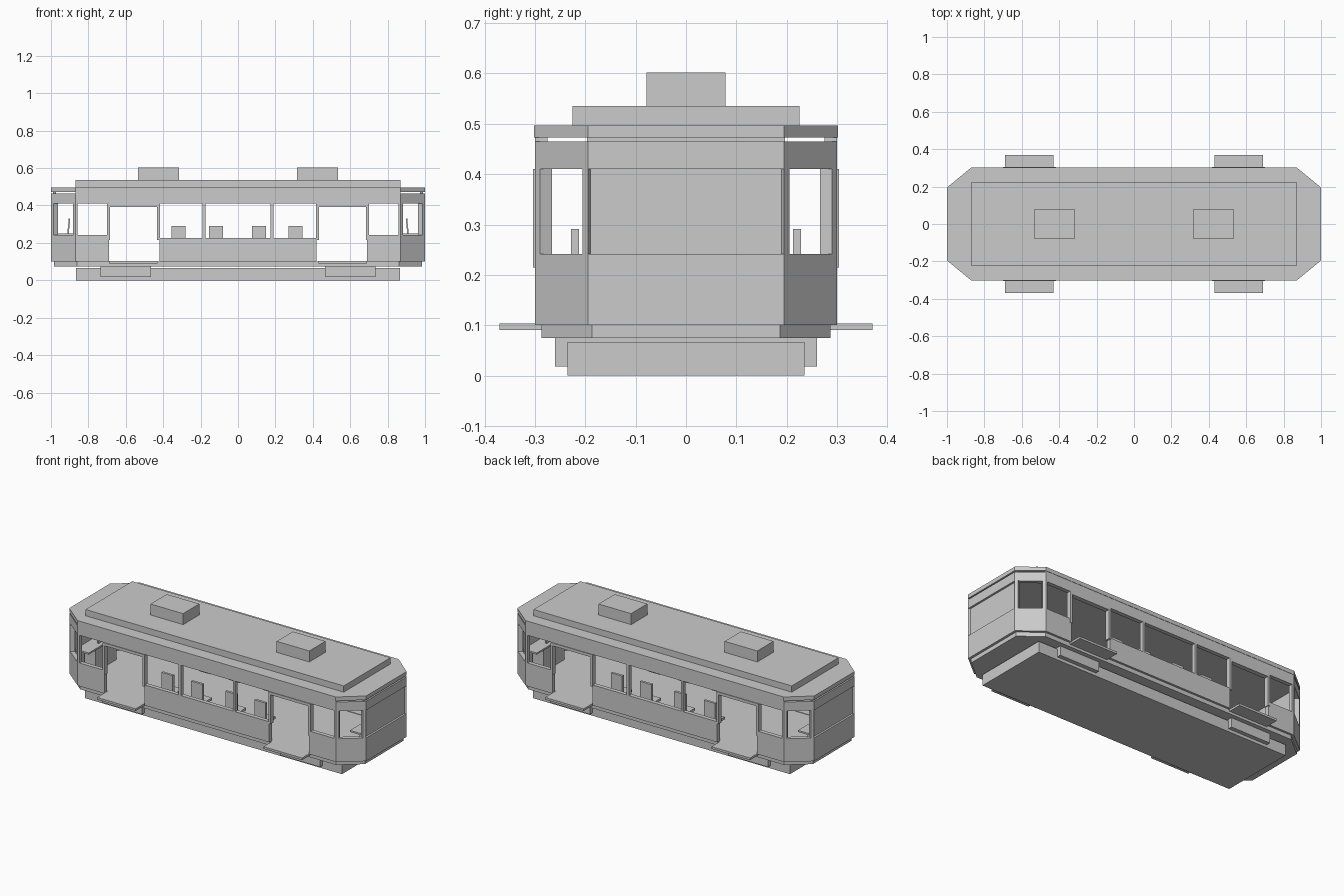
import bpy
import bmesh

cube = bpy.data.objects.get("Cube")
if cube:
    bpy.data.objects.remove(cube, do_unlink=True)

GREY = (0.6, 0.6, 0.6, 1)
paint = bpy.data.materials.new("plain_grey")
paint.use_nodes = True
paint.diffuse_color = GREY
paint.node_tree.nodes["Principled BSDF"].inputs["Base Color"].default_value = GREY


def prism(name, points, z0, z1, lean=0):
    """Extrude a plan outline from z0 to z1, optionally leaning along x."""
    bm = bmesh.new()
    low = [bm.verts.new((x, y, z0)) for x, y in points]
    high = [bm.verts.new((x + lean, y, z1)) for x, y in points]
    bm.faces.new(low)
    bm.faces.new(high)
    n = len(points)
    for i in range(n):
        j = (i + 1) % n
        bm.faces.new((low[i], low[j], high[j], high[i]))
    bmesh.ops.recalc_face_normals(bm, faces=bm.faces)
    mesh = bpy.data.meshes.new(name)
    bm.to_mesh(mesh)
    bm.free()
    mesh.materials.append(paint)
    obj = bpy.data.objects.new(name, mesh)
    bpy.context.collection.objects.link(obj)
    return obj


def box(name, x0, x1, y0, y1, z0, z1):
    return prism(name, [(x0, y0), (x1, y0), (x1, y1), (x0, y1)], z0, z1)


def octagon(name, x, y, cx, cy, z0, z1):
    outline = [(x, -cy), (x, cy), (cx, y), (-cx, y),
               (-x, cy), (-x, -cy), (-cx, -y), (cx, -y)]
    return prism(name, outline, z0, z1)


# Plan corners of the body wall
NOSE, NOSE_IN = (1.0, 0.195), (0.975, 0.183)
SHOULDER, SHOULDER_IN = (0.87, 0.3), (0.861, 0.275)
WALL_OUT, WALL_IN = 0.3, 0.275
SILL, HEAD, FLOOR = 0.225, 0.41, 0.1


def between(p, q, t):
    return (p[0] + (q[0] - p[0]) * t, p[1] + (q[1] - p[1]) * t)


# Undercarriage, floor and roof
box("undercarriage", -0.865, 0.865, -0.235, 0.235, 0, 0.067)
octagon("floor", 0.985, 0.287, 0.862, 0.187, 0.075, FLOOR)
octagon("roof", 1.0, 0.302, 0.87, 0.195, 0.473, 0.497)
box("roof_deck", -0.87, 0.87, -0.225, 0.225, 0.497, 0.535)

for s in (-1, 1):
    # Running gear and rooftop units
    box("bogie", s * 0.465, s * 0.735, -0.26, 0.26, 0.018, 0.075)
    box("roof_unit", s * 0.315, s * 0.535, -0.078, 0.078, 0.535, 0.602)

    # End walls with a recessed windscreen
    for name, z0, z1 in (("end_panel", FLOOR, 0.241), ("end_header", HEAD, 0.465)):
        prism(name, [(s * x, y) for x, y in
                     (NOSE, NOSE_IN, (NOSE_IN[0], -NOSE_IN[1]), (NOSE[0], -NOSE[1]))], z0, z1)
    box("windscreen", s * 0.972, s * 0.988, -0.197, 0.197, 0.241, 0.473)

    # Driver's desk with a leaning display
    box("driver_desk", s * 0.88, s * 0.97, -0.18, 0.18, 0.24, 0.25)
    box("desk_base", s * 0.89, s * 0.965, -0.1, 0.1, FLOOR, 0.24)
    prism("desk_display", [(s * x, y) for x, y in
                           ((0.905, -0.05), (0.913, -0.05), (0.913, 0.05), (0.905, 0.05))],
          0.25, 0.33, -s * 0.008)

for side in (-1, 1):
    y_in, y_out = side * WALL_IN, side * WALL_OUT

    # Long side panel and the band over the windows
    box("side_panel", -0.42, 0.42, y_in, y_out, FLOOR, SILL)
    box("side_band", -0.87, 0.87, y_in, y_out, HEAD, 0.497)

    for s in (-1, 1):
        def place(points):
            return [(s * x, side * y) for x, y in points]

        # Angled corner panels, headers and posts
        corner = place((NOSE, SHOULDER, SHOULDER_IN, NOSE_IN))
        prism("corner_panel", corner, FLOOR, 0.241)
        prism("corner_header", corner, HEAD, 0.465)
        for t0, t1 in ((0, 0.1), (0.9, 1)):
            prism("corner_post", place((
                between(NOSE, SHOULDER, t0), between(NOSE, SHOULDER, t1),
                between(NOSE_IN, SHOULDER_IN, t1), between(NOSE_IN, SHOULDER_IN, t0))),
                0.241, HEAD)

        # Side panel beside the cab and the window posts
        box("cab_side_panel", s * 0.69, s * 0.87, y_in, y_out, FLOOR, 0.241)
        box("cab_post", s * 0.857, s * 0.87, y_in, y_out, 0.241, HEAD)
        box("window_post", s * 0.175, s * 0.19, y_in, y_out, SILL, HEAD)

        # Door frame and folding step
        for x in (0.417, 0.685):
            box("door_jamb", s * x, s * (x + 0.015), y_in, side * 0.304, 0.215, HEAD)
        box("door_lintel", s * 0.432, s * 0.685, y_in, side * 0.304, 0.393, HEAD)
        box("door_step", s * 0.43, s * 0.69, side * 0.28, side * 0.37, 0.09, 0.103)

    # Passenger seats
    for x in (-0.318, -0.118, 0.112, 0.308):
        box("seat_back", x - 0.038, x + 0.038, side * 0.213, side * 0.228, 0.16, 0.291)
        box("seat_cushion", x - 0.038, x + 0.038, side * 0.135, side * 0.213, 0.16, 0.175)
